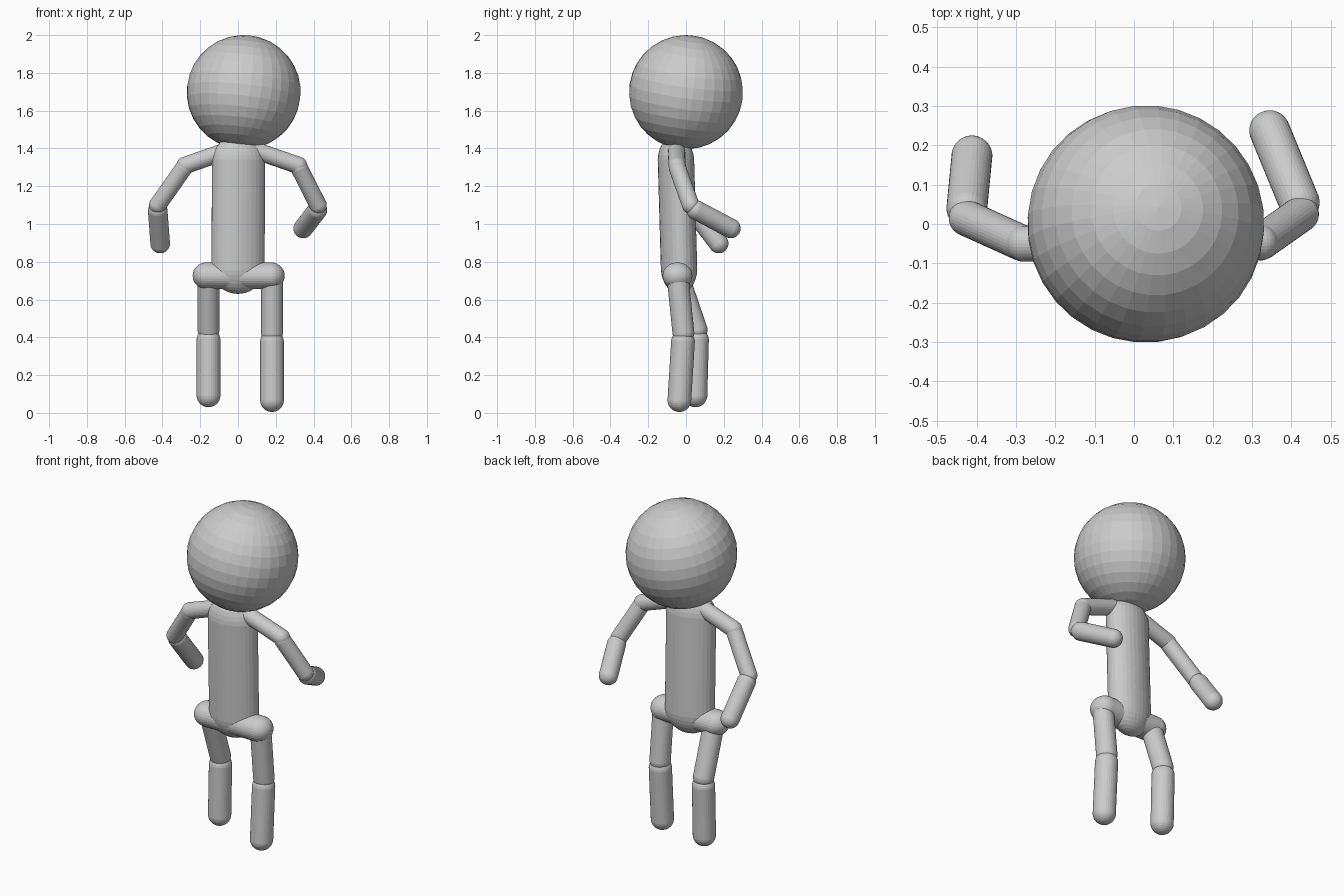
import bpy
import bmesh
from mathutils import Vector

cube = bpy.data.objects.get("Cube")
if cube:
    bpy.data.objects.remove(cube, do_unlink=True)

GREY = (0.6, 0.6, 0.6, 1.0)
grey = bpy.data.materials.new("plain grey")
grey.use_nodes = True
grey.diffuse_color = GREY
grey.node_tree.nodes["Principled BSDF"].inputs["Base Color"].default_value = GREY


def add_part(name, bm, location, axis):
    """Turn a bmesh built along z into an object pointing along axis."""
    mesh = bpy.data.meshes.new(name)
    bm.to_mesh(mesh)
    bm.free()
    mesh.materials.append(grey)
    obj = bpy.data.objects.new(name, mesh)
    obj.location = location
    obj.rotation_mode = 'QUATERNION'
    obj.rotation_quaternion = axis.to_track_quat('Z', 'Y')
    bpy.context.collection.objects.link(obj)
    return obj


def capsule(name, start, end, rx, ry=None, cap=None):
    """Round-ended bar between two cap centres; the middle sphere band is stretched."""
    start, end = Vector(start), Vector(end)
    axis = end - start
    bm = bmesh.new()
    bmesh.ops.create_uvsphere(bm, u_segments=32, v_segments=17, radius=1)
    bmesh.ops.scale(bm, vec=(rx, ry or rx, cap or rx), verts=bm.verts)
    upper = [v for v in bm.verts if v.co.z > 0]
    bmesh.ops.translate(bm, vec=(0, 0, axis.length), verts=upper)
    return add_part(name, bm, start, axis)


# Head, slightly tilted
bm = bmesh.new()
bmesh.ops.create_uvsphere(bm, u_segments=32, v_segments=16, radius=0.302)
add_part("head", bm, (0.03, 0, 1.698), Vector((0.11, 0.14, 0.98)))

# Trunk
capsule("torso", (0, -0.037, 0.77), (0.003, -0.053, 1.33), 0.143, 0.095, 0.14)
capsule("pelvis", (-0.166, -0.045, 0.726), (0.173, -0.045, 0.726), 0.079, 0.071, 0.074)

# Limb joints: each segment is (part, start, end, radius)
limbs = {
    "left": [
        ("shoulder", (0.09, -0.05, 1.39), (0.32, -0.047, 1.31), 0.046),
        ("upper_arm", (0.325, -0.045, 1.295), (0.424, 0.025, 1.10), 0.046),
        ("forearm", (0.42, 0.055, 1.073), (0.345, 0.237, 0.977), 0.052),
        ("thigh", (0.18, -0.042, 0.70), (0.18, -0.014, 0.425), 0.058),
        ("shin", (0.18, -0.016, 0.375), (0.18, -0.035, 0.068), 0.063),
    ],
    "right": [
        ("shoulder", (-0.08, -0.05, 1.38), (-0.28, -0.05, 1.31), 0.046),
        ("upper_arm", (-0.288, -0.047, 1.295), (-0.425, 0.015, 1.10), 0.046),
        ("forearm", (-0.425, 0.04, 1.07), (-0.412, 0.173, 0.897), 0.052),
        ("thigh", (-0.156, -0.04, 0.72), (-0.156, 0.056, 0.44), 0.058),
        ("shin", (-0.156, 0.058, 0.385), (-0.156, 0.05, 0.093), 0.063),
    ],
}
for side, segments in limbs.items():
    for part, start, end, radius in segments:
        capsule(f"{side}_{part}", start, end, radius)
